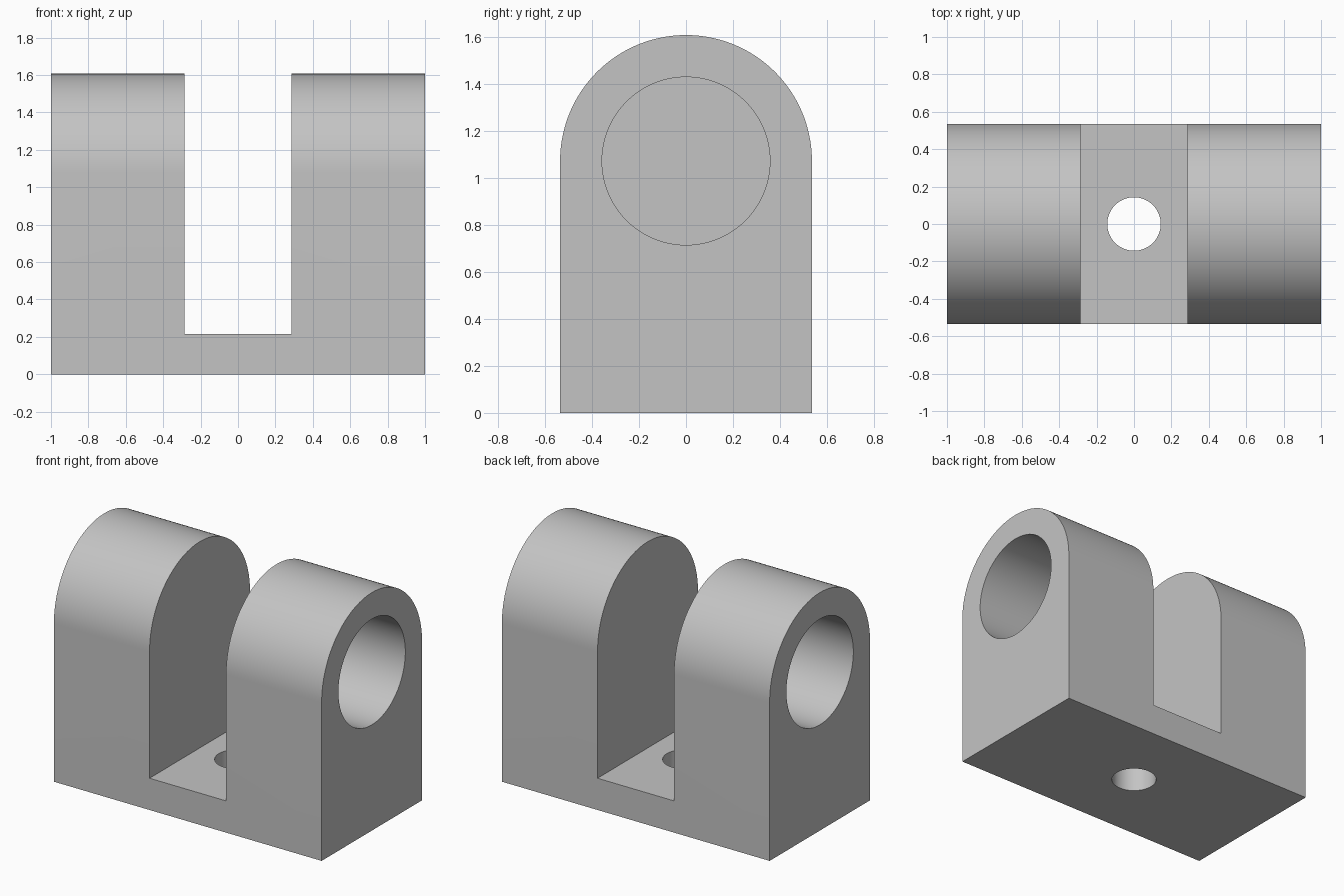
import bpy, bmesh, math
from mathutils import Matrix

cube = bpy.data.objects.get("Cube")
if cube:
    bpy.data.objects.remove(cube, do_unlink=True)

U = 1 / 14                      # drawing unit
HALF_LENGTH = 14 * U
RADIUS = 7.5 * U                # rounded top of the lugs
AXIS_Z = 15 * U                 # height of the bore axis
SLOT_HALF = 4 * U
BASE_TOP = 3 * U
BORE_RADIUS, BORE_DEPTH = 5 * U, 8 * U
HOLE_RADIUS = 2 * U

grey = bpy.data.materials.new("plain grey")
grey.use_nodes = True
colour = (0.55, 0.55, 0.55, 1)
grey.diffuse_color = colour
grey.node_tree.nodes["Principled BSDF"].inputs["Base Color"].default_value = colour


def add_object(name, bm):
    bmesh.ops.recalc_face_normals(bm, faces=bm.faces)
    mesh = bpy.data.meshes.new(name)
    bm.to_mesh(mesh)
    bm.free()
    mesh.materials.append(grey)
    obj = bpy.data.objects.new(name, mesh)
    bpy.context.collection.objects.link(obj)
    return obj


def cylinder(name, radius, depth, matrix):
    bm = bmesh.new()
    bmesh.ops.create_cone(bm, cap_ends=True, segments=96, radius1=radius,
                          radius2=radius, depth=depth, matrix=matrix)
    return add_object(name, bm)


# Arched block, extruded along x
bm = bmesh.new()
steps = 64
profile = [(-RADIUS, 0), (RADIUS, 0)]
profile += [(RADIUS * math.cos(math.pi * i / steps),
             AXIS_Z + RADIUS * math.sin(math.pi * i / steps)) for i in range(steps + 1)]
end = bm.faces.new([bm.verts.new((-HALF_LENGTH, y, z)) for y, z in profile])
extruded = bmesh.ops.extrude_face_region(bm, geom=[end], use_keep_orig=True)["geom"]
bmesh.ops.translate(bm, vec=(2 * HALF_LENGTH, 0, 0),
                    verts=[v for v in extruded if isinstance(v, bmesh.types.BMVert)])
bracket = add_object("clevis_bracket", bm)

# Slot between the lugs
bm = bmesh.new()
bmesh.ops.create_cube(bm, size=1, matrix=Matrix.Translation((0, 0, BASE_TOP + 1))
                      @ Matrix.Diagonal((2 * SLOT_HALF, 2, 2, 1)))
cutters = [add_object("slot_cutter", bm)]

# Blind bores in the outer ends, and the bolt hole through the base
for side, label in ((1, "left"), (-1, "right")):
    place = Matrix.Translation((side * HALF_LENGTH, 0, AXIS_Z)) @ Matrix.Rotation(math.pi / 2, 4, 'Y')
    cutters.append(cylinder(label + "_bore_cutter", BORE_RADIUS, 2 * BORE_DEPTH, place))
cutters.append(cylinder("bolt_hole_cutter", HOLE_RADIUS, 1, Matrix.Identity(4)))

bpy.ops.object.select_all(action='DESELECT')
bpy.context.view_layer.objects.active = bracket
bracket.select_set(True)
for cutter in cutters:
    cutter.hide_render = True
    cut = bracket.modifiers.new(cutter.name, 'BOOLEAN')
    cut.operation = 'DIFFERENCE'
    cut.solver = 'EXACT'
    cut.object = cutter
    bpy.ops.object.modifier_apply(modifier=cut.name)
    bpy.data.objects.remove(cutter, do_unlink=True)

bpy.ops.object.shade_smooth_by_angle(angle=math.radians(30))
